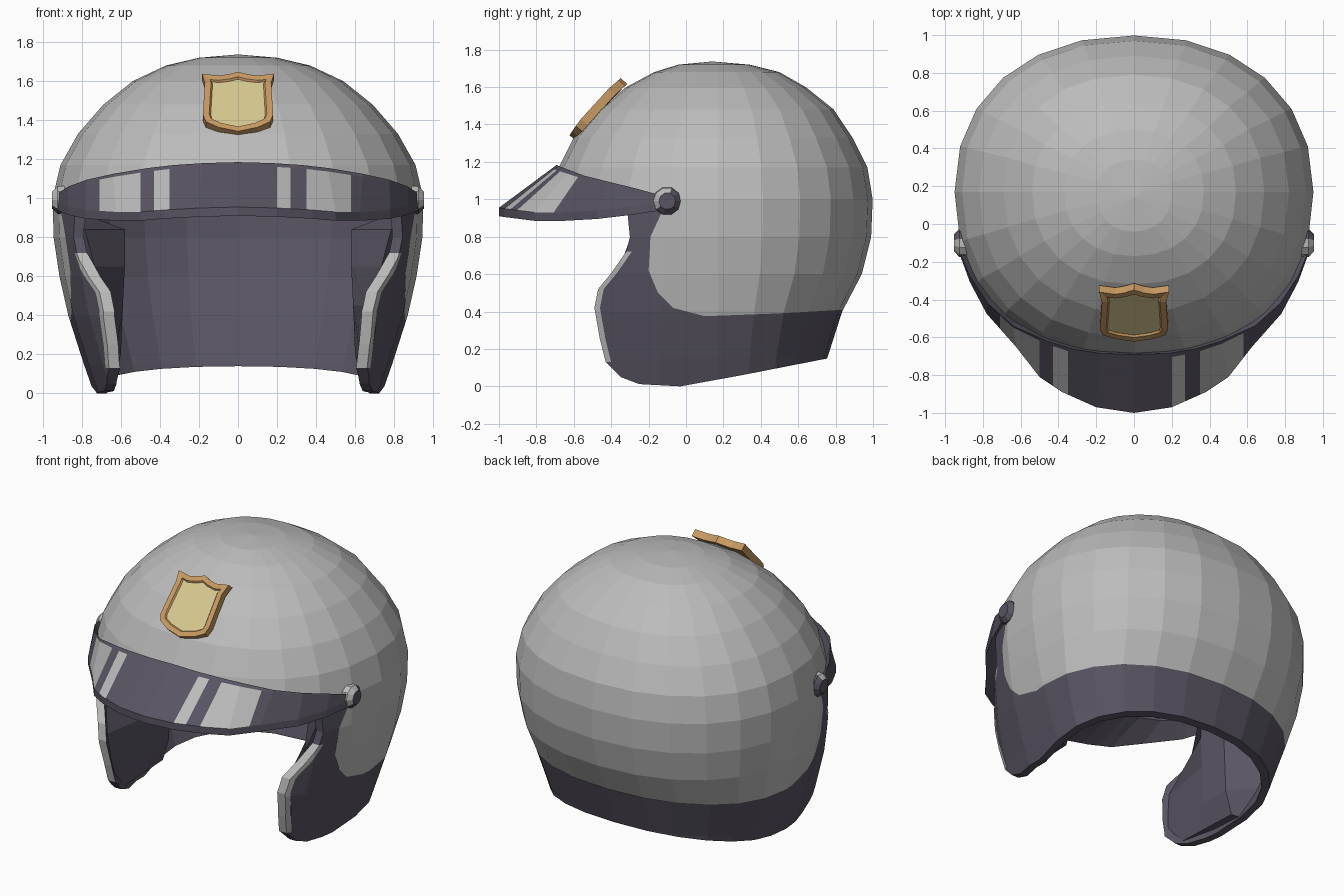
import bpy, bmesh, math
from mathutils import Vector

cube = bpy.data.objects.get("Cube")
if cube:
    bpy.data.objects.remove(cube, do_unlink=True)


def material(name, rgb):
    m = bpy.data.materials.new(name)
    m.use_nodes = True
    m.diffuse_color = (*rgb, 1)
    m.node_tree.nodes["Principled BSDF"].inputs["Base Color"].default_value = (*rgb, 1)
    return m


LIGHT = material("light grey", (0.5, 0.5, 0.5))
DARK = material("dark plum", (0.1, 0.088, 0.122))
GOLD = material("pale gold", (0.68, 0.58, 0.28))
BRONZE = material("bronze", (0.57, 0.32, 0.12))


def make(name, bm, mats):
    bmesh.ops.recalc_face_normals(bm, faces=bm.faces)
    me = bpy.data.meshes.new(name)
    bm.to_mesh(me)
    bm.free()
    for m in mats:
        me.materials.append(m)
    ob = bpy.data.objects.new(name, me)
    bpy.context.collection.objects.link(ob)
    return ob


# Hollow dome: height, half width, front y, back y of each ring
RINGS = [(-.05, .72, -.87, .72), (.15, .79, -.87, .755), (.4, .87, -.85, .835),
         (.6, .915, -.81, .94), (.8, .945, -.78, .99), (1, .95, -.74, .998),
         (1.17, .91, -.68, .97), (1.33, .82, -.6, .89), (1.48, .69, -.47, .79),
         (1.6, .54, -.32, .64), (1.68, .37, -.17, .5), (1.72, .2, -.04, .34)]
MID_Y, SIDES, WALL, TOP = .17, 24, .048, 1.737


def ring(bm, z, w, front, back, t):
    verts = []
    z -= t * max(0, (z - 1) / (TOP - 1))
    for i in range(SIDES):
        a = 2 * math.pi * i / SIDES
        c, s = math.cos(a), math.sin(a)
        depth = back - MID_Y if s > 0 else MID_Y - front
        x = math.copysign(abs(c) ** .91, c) * (w - t)
        y = math.copysign(abs(s) ** .91, s) * (depth - t)
        verts.append(bm.verts.new((x, MID_Y + y, z)))
    return verts


def bridge(bm, a, b, index):
    for i in range(len(a)):
        j = (i + 1) % len(a)
        bm.faces.new((a[i], a[j], b[j], b[i])).material_index = index


def dome(name, outside):
    bm = bmesh.new()
    bases = []
    for t, index in ((0, outside), (WALL, 1)):
        rings = [ring(bm, *r, t) for r in RINGS]
        for a, b in zip(rings, rings[1:]):
            bridge(bm, a, b, index)
        tip = bm.verts.new((0, MID_Y - .03, TOP - t))
        last = rings[-1]
        for i in range(SIDES):
            bm.faces.new((last[i], last[(i + 1) % SIDES], tip)).material_index = index
        bases.append(rings[0])
    bridge(bm, *bases, 1)
    return make(name, bm, (LIGHT, DARK))


def slice_dome(name, outline, outside, rim):
    """Keep the part of the dome inside a side outline of (y, z) points."""
    ob = dome(name, outside)
    bm = bmesh.new()
    left, right = ([bm.verts.new((x, y, z)) for y, z in outline] for x in (-1.3, 1.3))
    bridge(bm, left, right, rim)
    bm.faces.new(left)
    bm.faces.new(right)
    cutter = make("cutter", bm, (LIGHT, DARK))
    for f in cutter.data.polygons:
        f.material_index = rim
    cutter.hide_render = True
    mod = ob.modifiers.new("slice", "BOOLEAN")
    mod.operation = "INTERSECT"
    mod.solver = "EXACT"
    mod.object = cutter
    bpy.context.view_layer.update()
    deps = bpy.context.evaluated_depsgraph_get()
    me = bpy.data.meshes.new_from_object(ob.evaluated_get(deps))
    ob.modifiers.clear()
    ob.data = me
    bpy.data.objects.remove(cutter, do_unlink=True)


# Shell, lower trim and pale cheek edges share their side outlines
seam = [(-.32, .99), (-.12, .99), (-.13, .93), (-.19, .8), (-.2, .62), (-.15, .5),
        (-.07, .42), (.1, .375), (.5, .39), (1.2, .43)]
cheek = [(-.43, .13), (-.46, .25), (-.49, .42), (-.47, .52), (-.4, .605), (-.32, .72)]
inset = [(y + .03, z) for y, z in cheek]
bottom = [(1.2, .235), (.76, .15), (.3, .06), (-.03, 0), (-.25, .012), (-.35, .05)]
slice_dome("shell", [(-1.1, 1)] + seam + [(1.2, 1.9), (-1.1, 1.9)], 0, 1)
slice_dome("lower_trim", seam + bottom + [cheek[0]] + inset + [cheek[-1], (-.3, .8), (-.31, .9)], 1, 1)
slice_dome("cheek_edges", cheek + inset[::-1], 0, 0)

# Cheek pads: per height, front point, inner x, rear point, x inside the wall
PADS = [(.05, (.635, -.3), .645, (.72, .15), .73), (.2, (.625, -.43), .6, (.75, .3), .785),
        (.45, (.655, -.45), .59, (.82, .38), .86), (.65, (.735, -.35), .58, (.86, .4), .9),
        (.84, (.785, -.28), .58, (.88, .4), .92), (.93, (.84, -.2), .82, (.9, .35), .925)]
for side, label in ((1, "left"), (-1, "right")):
    bm = bmesh.new()
    rows = []
    for z, front, x, rear, wall in PADS:
        section = (front, (x, -.06), (x + .01, .14), rear, (wall, .1))
        rows.append([bm.verts.new((side * px, py, z)) for px, py in section])
    for a, b in zip(rows, rows[1:]):
        bridge(bm, a, b, 0)
    bm.faces.new(rows[0])
    bm.faces.new(rows[-1])
    make(label + "_cheek_pad", bm, (DARK,))

# Visor: upper seam on the dome and outer lip, for one half
UPPER = [(0, -.69, 1.185), (.18, -.685, 1.18), (.33, -.66, 1.17), (.46, -.62, 1.155),
         (.64, -.54, 1.125), (.775, -.42, 1.095), (.87, -.275, 1.06), (.93, -.13, 1.02)]
LIP = [(0, -1, .955), (.2, -.97, .95), (.38, -.89, .94), (.5, -.81, .93),
       (.625, -.65, .93), (.78, -.475, .94), (.87, -.305, .96), (.93, -.14, .985)]
STRIPES = [(-.71, -.5), (-.43, -.35), (.2, .27), (.35, .58)]


def mirrored(points):
    return [Vector((-p[0], *p[1:])) for p in points[:0:-1]] + [Vector(p) for p in points]


bm = bmesh.new()
columns = []
for up, lip in zip(mirrored(UPPER), mirrored(LIP)):
    low = Vector((up.x * .97, up.y + .05, .975))
    section = (up, up.lerp(lip, .08), lip, lip - Vector((0, 0, .045)), low)
    columns.append([bm.verts.new(p) for p in section])
for a, b in zip(columns, columns[1:]):
    bridge(bm, a, b, 1)
    # only the broad upper band carries stripes
    band = next(f for f in a[1].link_faces if a[2] in f.verts and b[1] in f.verts)
    band.material_index = 2
bm.faces.new(columns[0]).material_index = 1
bm.faces.new(columns[-1]).material_index = 1
for pair in STRIPES:
    for x in pair:
        bmesh.ops.bisect_plane(bm, geom=bm.verts[:] + bm.edges[:] + bm.faces[:],
                               plane_co=(x, 0, 0), plane_no=(1, 0, 0))
for f in bm.faces:
    x = f.calc_center_median().x
    striped = f.material_index == 2 and any(a < x < b for a, b in STRIPES)
    f.material_index = 0 if striped else 1
make("visor", bm, (LIGHT, DARK))

# Visor pivots: bevelled ten-sided knobs
for side, label in ((1, "left"), (-1, "right")):
    bm = bmesh.new()
    loops = []
    for x, r in ((.86, .065), (.89, .078), (.925, .074), (.953, .045)):
        angles = [2 * math.pi * i / 10 for i in range(10)]
        loops.append([bm.verts.new((side * x, -.1 + r * math.cos(a), .99 + r * math.sin(a)))
                      for a in angles])
    for a, b in zip(loops, loops[1:]):
        bridge(bm, a, b, 1)
    bm.faces.new(loops[0])
    bm.faces.new(loops[-1])
    bmesh.ops.recalc_face_normals(bm, faces=bm.faces)
    for f in bm.faces:
        f.material_index = 0 if f.normal.z - f.normal.y > .3 else 1
    make(label + "_pivot", bm, (LIGHT, DARK))

# Shield badge: slightly bowed bronze frame with a sunken gold panel
SHIELD = [(0, .205), (.05, .185), (.1, .175), (.185, .19), (.17, .12),
          (.18, -.1), (.165, -.145), (.1, -.18), (0, -.205)]
half = [Vector((u, v, 0)) for u, v in SHIELD]
outline = half + [Vector((-p.x, p.y, 0)) for p in half[-2:0:-1]]
tilt = Vector((0, .668, .744))
out = Vector((0, -.744, .668))
base = Vector((0, -.473, 1.484))


def place(p, lift):
    bow = .015 * (1 - (p.y / .2) ** 2)
    return base + Vector((p.x, 0, 0)) + tilt * p.y + out * (lift + bow)


bm = bmesh.new()
back = [bm.verts.new(place(p, -.03)) for p in outline]
front = [bm.verts.new(place(p, .018)) for p in outline]
bridge(bm, back, front, 0)
bm.faces.new(back)
face = bm.faces.new(front)
bmesh.ops.recalc_face_normals(bm, faces=bm.faces)
bmesh.ops.inset_region(bm, faces=[face], thickness=.032, use_even_offset=True)
bmesh.ops.inset_region(bm, faces=[face], thickness=.008, depth=-.01)
face.material_index = 1
make("badge", bm, (BRONZE, GOLD))
